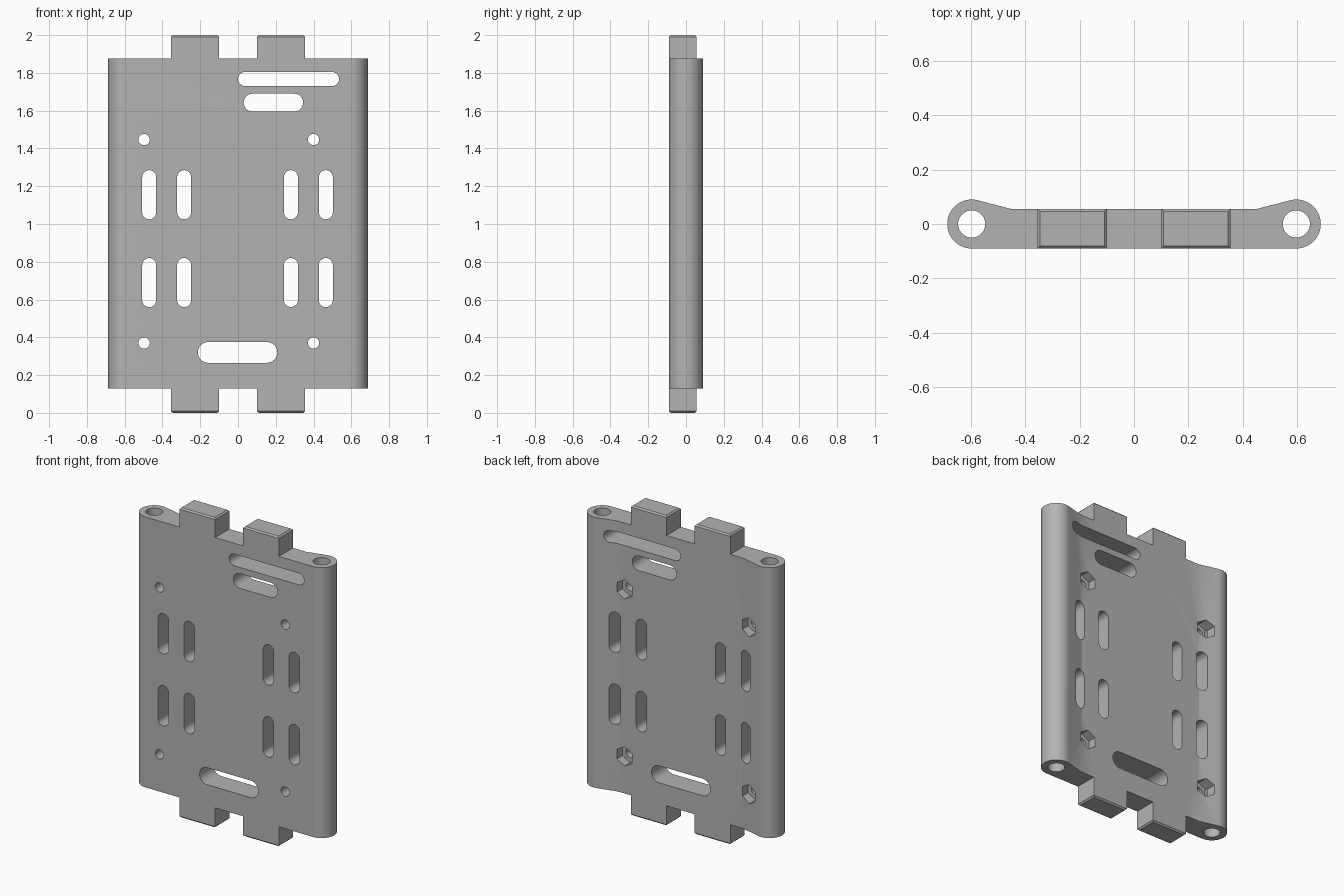
import bpy, bmesh
from math import cos, sin, pi, radians
from mathutils import Vector

cube = bpy.data.objects.get("Cube")
if cube:
    bpy.data.objects.remove(cube, do_unlink=True)

grey = bpy.data.materials.new("mid grey")
grey.use_nodes = True
colour = (0.45, 0.45, 0.45, 1)
grey.diffuse_color = colour
grey.node_tree.nodes["Principled BSDF"].inputs["Base Color"].default_value = colour

FRONT, BACK = -0.09, 0.055        # flat faces of the plate
LOW, HIGH = 0.13, 1.875           # plate ends
HINGE_X, HINGE_R = 0.597, 0.09    # rounded long edges


def arc(cx, cy, r, start, end, steps):
    angles = [radians(start + (end - start) * i / steps) for i in range(steps + 1)]
    return [(cx + r * cos(a), cy + r * sin(a)) for a in angles]


def prism(name, outline, to_3d, depth):
    """Extrude a closed 2D outline along the depth vector."""
    bm = bmesh.new()
    face = bm.faces.new([bm.verts.new(to_3d(*p)) for p in outline])
    moved = bmesh.ops.extrude_face_region(bm, geom=[face])["geom"]
    bmesh.ops.translate(bm, vec=depth, verts=[v for v in moved if isinstance(v, bmesh.types.BMVert)])
    bmesh.ops.recalc_face_normals(bm, faces=bm.faces)
    mesh = bpy.data.meshes.new(name)
    bm.to_mesh(mesh)
    bm.free()
    mesh.materials.append(grey)
    obj = bpy.data.objects.new(name, mesh)
    bpy.context.collection.objects.link(obj)
    return obj


def combine(body, tool, operation):
    """Apply a boolean and discard its helper."""
    tool.hide_render = True
    mod = body.modifiers.new(tool.name, 'BOOLEAN')
    mod.operation, mod.solver, mod.object = operation, 'EXACT', tool
    bpy.ops.object.select_all(action='DESELECT')
    body.select_set(True)
    bpy.context.view_layer.objects.active = body
    bpy.ops.object.modifier_apply(modifier=mod.name)
    bpy.data.objects.remove(tool, do_unlink=True)


def cut_through(name, outline, y_from=-0.3, y_to=0.3):
    tool = prism(name, outline, lambda x, z: (x, y_from, z), Vector((0, y_to - y_from, 0)))
    combine(plate, tool, 'DIFFERENCE')


def slot(x0, x1, z0, z1):
    """Stadium outline filling a rectangle."""
    if x1 - x0 > z1 - z0:
        r, mid = (z1 - z0) / 2, (z0 + z1) / 2
        return arc(x1 - r, mid, r, -90, 90, 16) + arc(x0 + r, mid, r, 90, 270, 16)
    r, mid = (x1 - x0) / 2, (x0 + x1) / 2
    return arc(mid, z1 - r, r, 0, 180, 16) + arc(mid, z0 + r, r, 180, 360, 16)


# Plate with rounded, thickened long edges
right_half = arc(HINGE_X, 0, HINGE_R, -90, 105, 40) + [(0.45, BACK)]
left_half = [(-x, y) for x, y in reversed(right_half)]
plate = prism("hinge_plate", right_half + left_half,
              lambda x, y: (x, y, LOW), Vector((0, 0, HIGH - LOW)))

# Chamfered tabs at both ends
for side in (-1, 1):
    for base, tip in ((LOW + 0.05, 0), (HIGH - 0.05, 2)):
        box = [(side * x, y) for x, y in
               ((0.1, FRONT), (0.355, FRONT), (0.355, BACK), (0.1, BACK))]
        tab = prism("end_tab", box, lambda x, y: (x, y, base), Vector((0, 0, tip - base)))
        bm = bmesh.new()
        bm.from_mesh(tab.data)
        rim = [e for e in bm.edges if all(abs(v.co.z - tip) < 1e-4 for v in e.verts)]
        bmesh.ops.bevel(bm, geom=rim, offset=0.009, segments=1, affect='EDGES')
        bm.to_mesh(tab.data)
        bm.free()
        combine(plate, tab, 'UNION')

# Pin bores along the long edges
for side in (-1, 1):
    bore = prism("pin_bore", arc(side * HINGE_X, 0, 0.05, 0, 351, 39),
                 lambda x, y: (x, y, -0.1), Vector((0, 0, 2.2)))
    combine(plate, bore, 'DIFFERENCE')

# Horizontal slots
for rect in ((0, 0.535, 1.73, 1.805), (0.03, 0.345, 1.595, 1.69), (-0.212, 0.208, 0.265, 0.375)):
    cut_through("wide_slot", slot(*rect))

# Vertical strap slots
for x in (-0.47, -0.285, 0.28, 0.465):
    for z in (0.69, 1.155):
        cut_through("strap_slot", slot(x - 0.037, x + 0.037, z - 0.13, z + 0.13))

# Screw holes with hexagonal nut pockets in the back
for x in (-0.497, 0.4):
    for z in (0.37, 1.447):
        cut_through("screw_hole", arc(x, z, 0.03, 0, 345, 23))
        cut_through("nut_pocket", arc(x, z, 0.062, 30, 330, 5), 0.0, 0.3)

bpy.ops.object.select_all(action='DESELECT')
plate.select_set(True)
bpy.context.view_layer.objects.active = plate
bpy.ops.object.shade_smooth_by_angle(angle=radians(25))
